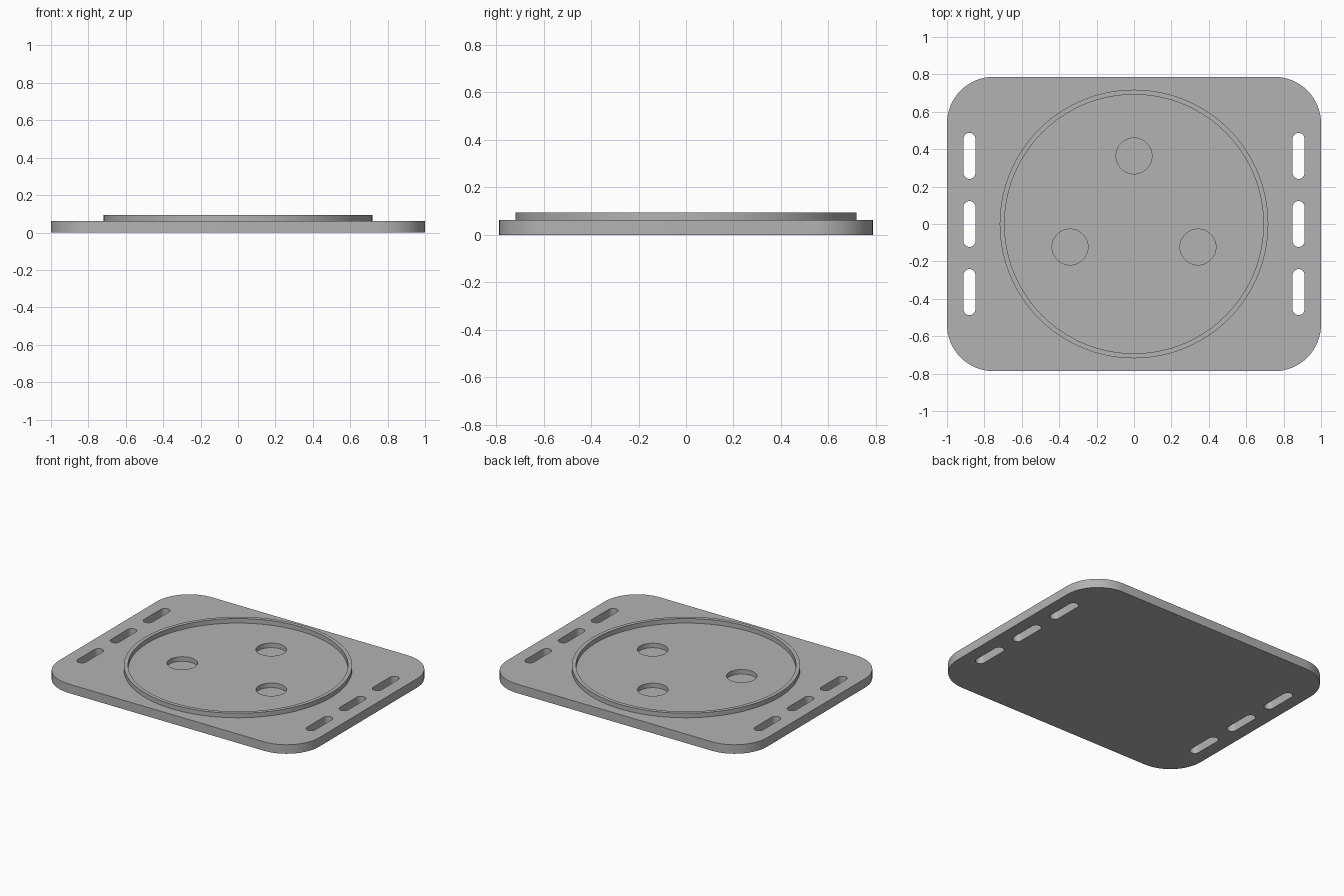
import bpy, bmesh
from math import cos, sin, pi, radians

cube = bpy.data.objects.get("Cube")
if cube:
    bpy.data.objects.remove(cube, do_unlink=True)

PLATE_TOP = 0.0625
RIM_TOP = 0.094
POCKET_FLOOR = 0.031

gray = bpy.data.materials.new("matte_gray")
gray.use_nodes = True
gray.diffuse_color = (0.45, 0.45, 0.45, 1)
gray.node_tree.nodes["Principled BSDF"].inputs["Base Color"].default_value = (0.45, 0.45, 0.45, 1)


def rounded_rect(half_x, half_y, radius, steps):
    """Outline of a rectangle with round corners, counter-clockwise."""
    points = []
    for i, (sx, sy) in enumerate([(1, 1), (-1, 1), (-1, -1), (1, -1)]):
        for k in range(steps + 1):
            a = (i + k / steps) * pi / 2
            points.append((sx * (half_x - radius) + radius * cos(a),
                           sy * (half_y - radius) + radius * sin(a)))
    return points


def circle(radius, count):
    return [(radius * cos(2 * pi * k / count), radius * sin(2 * pi * k / count))
            for k in range(count)]


def prism(name, outline, z0, z1, x=0, y=0):
    """Extrude an outline from z0 to z1."""
    bm = bmesh.new()
    base = bm.faces.new([bm.verts.new((px + x, py + y, z0)) for px, py in outline])
    top = bmesh.ops.extrude_face_region(bm, geom=[base], use_keep_orig=True)["geom"]
    bmesh.ops.translate(bm, vec=(0, 0, z1 - z0),
                        verts=[v for v in top if isinstance(v, bmesh.types.BMVert)])
    bmesh.ops.remove_doubles(bm, verts=bm.verts, dist=1e-5)
    bmesh.ops.recalc_face_normals(bm, faces=bm.faces)
    mesh = bpy.data.meshes.new(name)
    bm.to_mesh(mesh)
    bm.free()
    mesh.materials.append(gray)
    obj = bpy.data.objects.new(name, mesh)
    bpy.context.collection.objects.link(obj)
    return obj


def cut(target, cutter):
    """Subtract the cutter, then discard it."""
    mod = target.modifiers.new("cut", 'BOOLEAN')
    mod.operation, mod.solver, mod.object = 'DIFFERENCE', 'EXACT', cutter
    bpy.context.view_layer.objects.active = target
    bpy.ops.object.modifier_apply(modifier=mod.name)
    bpy.data.objects.remove(cutter, do_unlink=True)


# Base plate with large round corners
plate = prism("base_plate", rounded_rect(1, 0.787, 0.25, 16), 0, PLATE_TOP)

# Strap slots through both ends
for x in (-0.88, 0.88):
    for y in (-0.364, 0, 0.364):
        cut(plate, prism("slot_cutter", rounded_rect(0.032, 0.123, 0.0319, 8), -0.1, 0.2, x, y))

# Three blind round pockets
for x, y in ((0, 0.364), (0.342, -0.123), (-0.342, -0.123)):
    cut(plate, prism("pocket_cutter", circle(0.096, 48), POCKET_FLOOR, 0.2, x, y))

# Raised circular rim on the plate
rim = prism("circular_rim", circle(0.718, 128), PLATE_TOP, RIM_TOP)
cut(rim, prism("rim_cutter", circle(0.692, 128), -0.1, 0.2))

# Smooth round walls, sharp edges
for obj in (plate, rim):
    bpy.ops.object.select_all(action='DESELECT')
    obj.select_set(True)
    bpy.context.view_layer.objects.active = obj
    bpy.ops.object.shade_smooth_by_angle(angle=radians(30))
